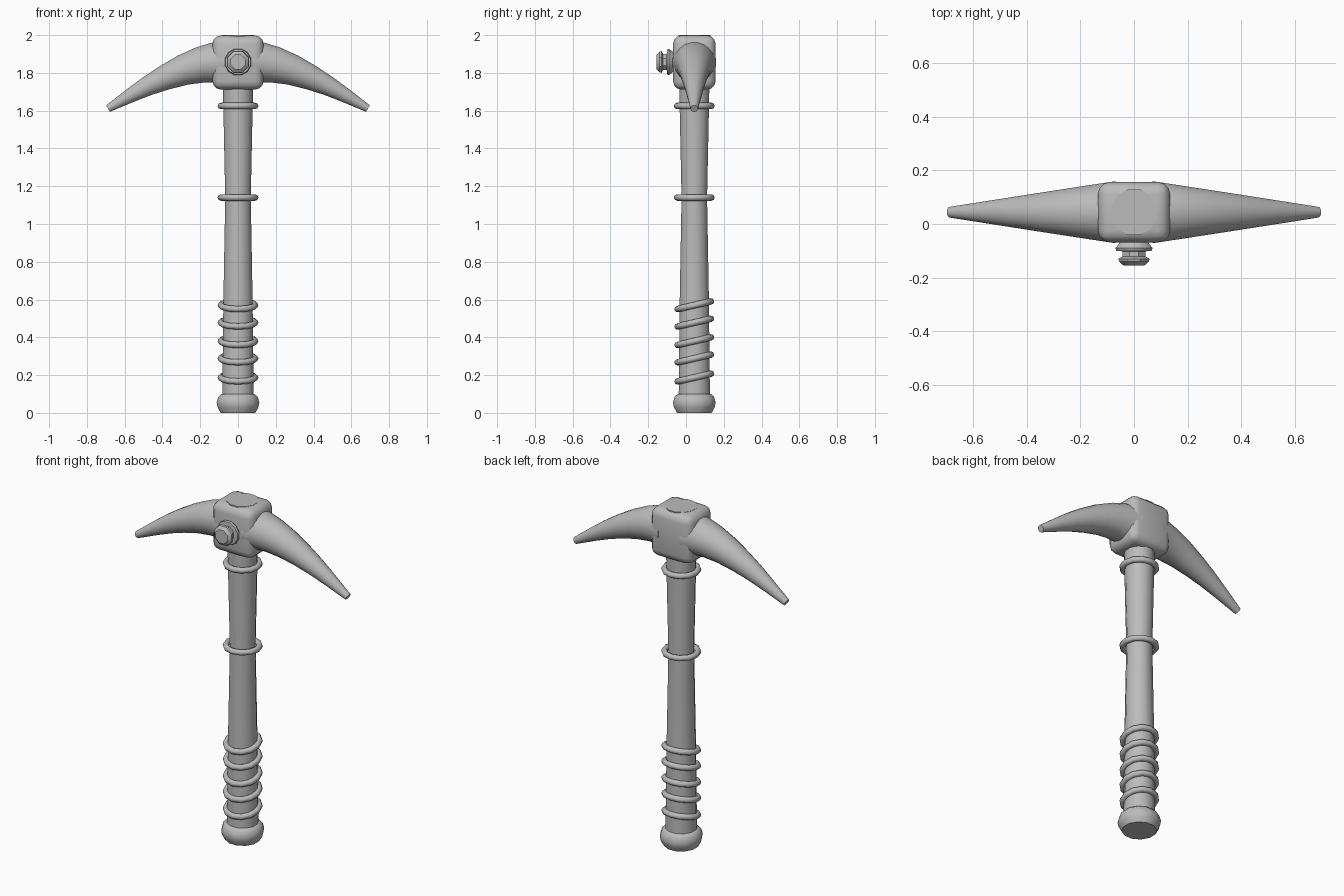
import bpy, bmesh, math
from mathutils import Matrix, Vector

if "Cube" in bpy.data.objects:
    bpy.data.objects.remove(bpy.data.objects["Cube"], do_unlink=True)

AXIS_Y = 0.044  # depth of the handle axis

grey = bpy.data.materials.new("plain grey")
grey.use_nodes = True
grey.diffuse_color = (0.5, 0.5, 0.5, 1)
grey.node_tree.nodes["Principled BSDF"].inputs["Base Color"].default_value = (0.5, 0.5, 0.5, 1)


def finish(name, bm, angle=50):
    bmesh.ops.recalc_face_normals(bm, faces=bm.faces)
    mesh = bpy.data.meshes.new(name)
    bm.to_mesh(mesh)
    bm.free()
    mesh.materials.append(grey)
    obj = bpy.data.objects.new(name, mesh)
    bpy.context.collection.objects.link(obj)
    bpy.ops.object.select_all(action="DESELECT")
    obj.select_set(True)
    bpy.context.view_layer.objects.active = obj
    bpy.ops.object.shade_smooth_by_angle(angle=math.radians(angle))
    return obj


def loft(name, stations, sides, angle=50):
    """Skin circles given as (centre, normal axes u and v, radius), capped at both ends."""
    bm = bmesh.new()
    rings = []
    for centre, u, v, r in stations:
        turns = [2 * math.pi * (i + 0.5) / sides for i in range(sides)]
        rings.append([bm.verts.new(centre + r * (u * math.cos(t) + v * math.sin(t))) for t in turns])
    for a, b in zip(rings, rings[1:]):
        for i in range(sides):
            j = (i + 1) % sides
            bm.faces.new((a[i], a[j], b[j], b[i]))
    bm.faces.new(rings[0])
    bm.faces.new(rings[-1])
    return finish(name, bm, angle)


X, Y, Z = Vector((1, 0, 0)), Vector((0, 1, 0)), Vector((0, 0, 1))


def upright(name, profile, sides, angle=50):
    return loft(name, [(Vector((0, AXIS_Y, z)), X, Y, r) for r, z in profile], sides, angle)


def ring(name, z, tilt=0, major=0.091, minor=0.017, sides=12, section=8):
    bm = bmesh.new()
    grid = []
    for i in range(sides):
        t = 2 * math.pi * i / sides
        out = Vector((math.cos(t), math.sin(t), 0))
        grid.append([bm.verts.new(out * (major + minor * math.cos(s)) + Z * minor * math.sin(s))
                     for s in (2 * math.pi * k / section for k in range(section))])
    for i in range(sides):
        a, b = grid[i], grid[(i + 1) % sides]
        for k in range(section):
            m = (k + 1) % section
            bm.faces.new((a[k], b[k], b[m], a[m]))
    bm.transform(Matrix.Translation((0, AXIS_Y, z)) @ Matrix.Rotation(math.radians(tilt), 4, "X"))
    return finish(name, bm, 80)


# Handle and pommel
upright("handle", [(0.086, 0.05), (0.08, 0.6), (0.07, 1.14), (0.08, 1.6), (0.088, 2.0)], 12)
upright("pommel", [(0.095, 0), (0.112, 0.03), (0.117, 0.055), (0.108, 0.085), (0.092, 0.1)], 12, 60)

# Collars on the shaft and tilted grip rings
for name, z in (("upper_collar", 1.625), ("middle_collar", 1.14)):
    ring(name, z)
for n, z in enumerate((0.187, 0.288, 0.38, 0.478, 0.57)):
    ring(f"grip_ring_{n + 1}", z, tilt=13)

# Head block with rounded edges
bm = bmesh.new()
bmesh.ops.create_cube(bm, size=1)
bm.transform(Matrix.Translation((0, AXIS_Y, 1.855)) @ Matrix.Diagonal((0.27, 0.225, 0.287, 1)))
bmesh.ops.bevel(bm, geom=bm.edges[:], offset=0.045, segments=3, profile=0.5, affect="EDGES")
finish("head_block", bm, 50)

# Curved spikes
PATH = [(0.07, 1.855), (0.13, 1.854), (0.2, 1.842), (0.29, 1.815), (0.387, 1.775),
        (0.48, 1.73), (0.57, 1.68), (0.635, 1.642), (0.688, 1.611)]
for name, side in (("left_spike", 1), ("right_spike", -1)):
    points = [Vector((side * x, AXIS_Y, z)) for x, z in PATH]
    stations = []
    for i, p in enumerate(points):
        along = points[min(i + 1, len(points) - 1)] - points[max(i - 1, 0)]
        across = along.normalized().cross(Y)
        radius = 0.117 - 0.157 * (abs(p.x) - 0.07)
        stations.append((p, Y, across, radius))
    loft(name, stations, 20)

# Front bolt: washer, neck and cap
def bolt_part(name, profile, sides):
    loft(name, [(Vector((0, y, 1.858)), X, Z, r) for r, y in profile], sides, 30)


bolt_part("bolt_washer", [(0.05, -0.062), (0.062, -0.078), (0.072, -0.09), (0.068, -0.1), (0.045, -0.102)], 12)
bolt_part("bolt_neck", [(0.046, -0.09), (0.046, -0.135)], 8)
bolt_part("bolt_cap", [(0.048, -0.122), (0.063, -0.13), (0.06, -0.14), (0.042, -0.155)], 8)
